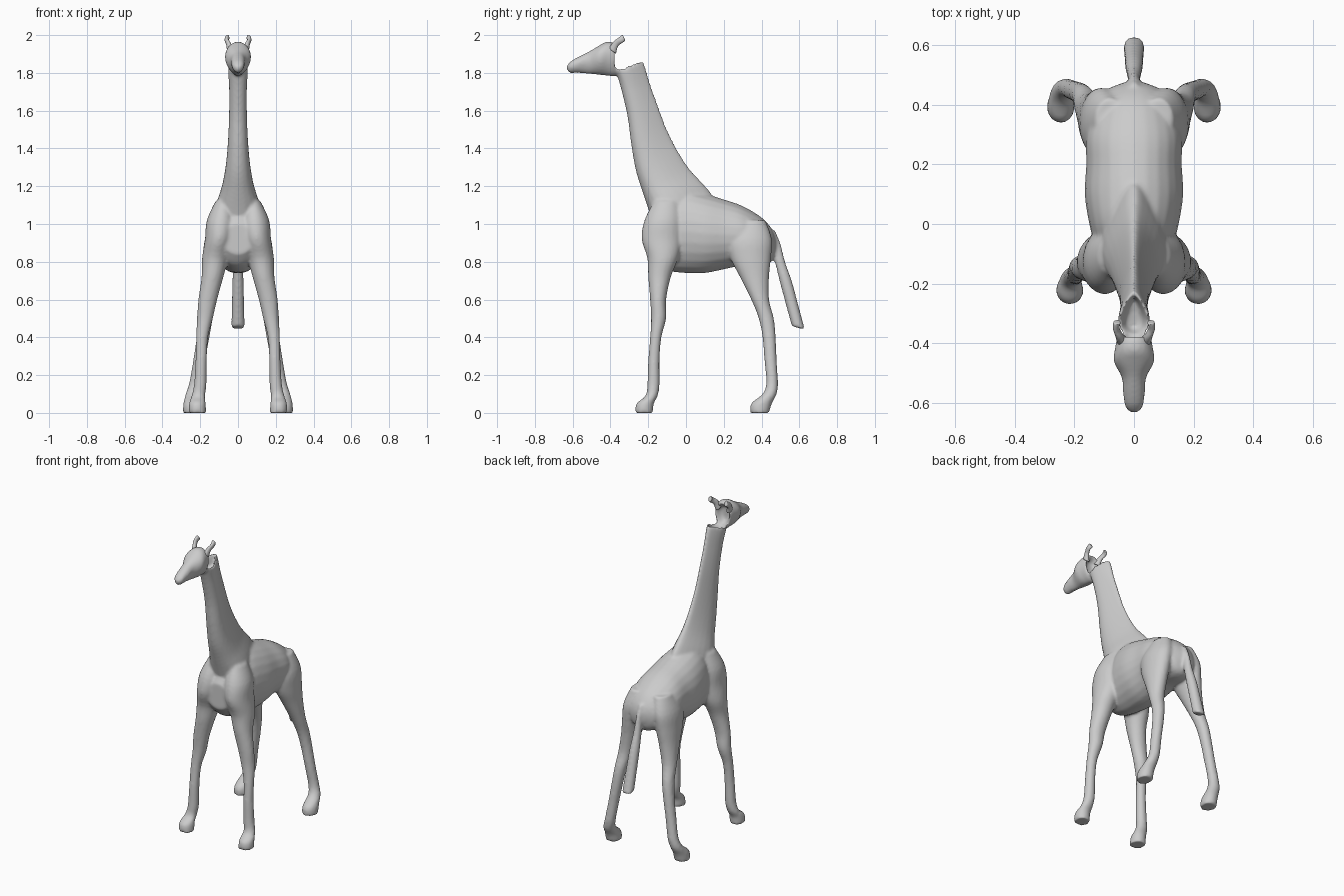
import bpy
import bmesh
import math
from mathutils import Vector

cube = bpy.data.objects.get("Cube")
if cube:
    bpy.data.objects.remove(cube, do_unlink=True)

grey = bpy.data.materials.new("plain_grey")
grey.use_nodes = True
grey.diffuse_color = (0.6, 0.6, 0.6, 1)
grey.node_tree.nodes["Principled BSDF"].inputs["Base Color"].default_value = grey.diffuse_color

SIDES = 24
STEPS = 4


def blend(p0, p1, p2, p3, t):
    """Smooth interpolation between the stations p1 and p2."""
    return [b + 0.5 * t * (c - a + t * (2 * a - 5 * b + 4 * c - d + t * (3 * (b - c) + d - a)))
            for a, b, c, d in zip(p0, p1, p2, p3)]


def refine(stations):
    """Insert smooth in-between stations along a limb."""
    padded = [stations[0]] + list(stations) + [stations[-1]]
    result = []
    for i in range(len(stations) - 1):
        for step in range(STEPS):
            result.append(blend(*padded[i:i + 4], step / STEPS))
    result.append(stations[-1])
    return result


def loft(bm, stations, side=1, taper=0.0):
    """Skin oval rings; a station is x, y and z of both ends, half width."""
    rings = []
    for x, y1, z1, y2, z2, width in refine(stations):
        start, end = Vector((x, y1, z1)), Vector((x, y2, z2))
        centre, half = (start + end) / 2, (end - start) / 2
        ring = []
        for k in range(SIDES):
            angle = math.tau * k / SIDES
            point = centre + half * math.cos(angle)
            point.x += width * math.sin(angle) * (1 + taper * math.cos(angle))
            point.x *= side
            ring.append(bm.verts.new(point))
        rings.append(ring)
    for lower, upper in zip(rings, rings[1:]):
        for k in range(SIDES):
            n = (k + 1) % SIDES
            bm.faces.new((lower[k], lower[n], upper[n], upper[k]))
    bm.faces.new(rings[0])
    bm.faces.new(rings[-1])


def finish(bm, name, voxel, rounds):
    """Turn overlapping lofts into one smooth skin."""
    bmesh.ops.recalc_face_normals(bm, faces=bm.faces)
    mesh = bpy.data.meshes.new(name)
    bm.to_mesh(mesh)
    bm.free()
    mesh.materials.append(grey)
    mesh.shade_smooth()
    obj = bpy.data.objects.new(name, mesh)
    bpy.context.collection.objects.link(obj)
    remesh = obj.modifiers.new("fuse", "REMESH")
    remesh.mode = "VOXEL"
    remesh.voxel_size = voxel
    remesh.use_smooth_shade = True
    soften = obj.modifiers.new("soften", "SMOOTH")
    soften.factor = 0.5
    soften.iterations = rounds
    return obj


def upright(rows):
    """Trunk rows: y, bottom z, top z, half width."""
    return [(0, y, low, y, high, w) for y, low, high, w in rows]


def level(rows):
    """Leg rows: x, z, front y, back y, half width."""
    return [(x, front, z, back, z, w) for x, z, front, back, w in rows]


def central(rows):
    """Rows of y, z at both ends and half width on the centre line."""
    return [(0, *row) for row in rows]


trunk = upright([
    (.475, .86, .93, .03), (.45, .8, .98, .09), (.4, .78, 1.035, .13),
    (.3, .78, 1.095, .16), (.2, .76, 1.13, .16), (.1, .74, 1.16, .165),
    (0, .74, 1.18, .15), (-.08, .75, 1.15, .13), (-.16, .78, 1.08, .12),
    (-.21, .84, 1, .08)])

# Neck with a narrow mane edge and a hollow upper end
neck = central([
    (-.16, .95, .2, 1.06, .11), (-.2, 1.08, .12, 1.18, .1),
    (-.23, 1.17, .02, 1.29, .075), (-.265, 1.28, -.05, 1.4, .058),
    (-.29, 1.42, -.1, 1.5, .048), (-.31, 1.57, -.145, 1.62, .043),
    (-.345, 1.72, -.185, 1.73, .043), (-.375, 1.82, -.23, 1.865, .048),
    (-.35, 1.77, -.25, 1.79, .022)])

# Head from muzzle to hollow back
head = central([
    (-.63, 1.815, -.63, 1.84, .015), (-.615, 1.8, -.605, 1.865, .03),
    (-.57, 1.8, -.56, 1.89, .036), (-.52, 1.795, -.51, 1.915, .04),
    (-.46, 1.79, -.46, 1.945, .067), (-.42, 1.785, -.42, 1.965, .063),
    (-.37, 1.785, -.375, 1.955, .052), (-.41, 1.84, -.41, 1.92, .028)])

tail = central([
    (.44, .9, .47, .97, .02), (.455, .86, .5, .9, .018),
    (.475, .78, .525, .8, .024), (.5, .68, .56, .7, .03),
    (.535, .55, .595, .57, .033), (.56, .46, .63, .44, .036)])

front_leg = level([
    (.08, 1.12, -.17, -.04, .04), (.09, 1.02, -.22, -.02, .075),
    (.1, .92, -.235, -.02, .075), (.12, .82, -.205, -.04, .07),
    (.135, .72, -.2, -.08, .058), (.16, .6, -.19, -.105, .05),
    (.175, .5, -.185, -.105, .042), (.19, .4, -.19, -.13, .032),
    (.195, .28, -.2, -.14, .03), (.2, .15, -.205, -.14, .033),
    (.21, .09, -.215, -.15, .036), (.215, .05, -.262, -.17, .044),
    (.215, 0, -.27, -.175, .046)])

rear_leg = level([
    (.08, 1.02, .28, .42, .05), (.105, .92, .22, .455, .07),
    (.12, .82, .235, .45, .066), (.135, .72, .285, .44, .056),
    (.155, .6, .345, .44, .045), (.17, .5, .385, .465, .037),
    (.185, .4, .405, .475, .034), (.205, .28, .415, .48, .032),
    (.225, .16, .425, .487, .033), (.24, .1, .405, .48, .037),
    (.245, .05, .345, .455, .044), (.245, 0, .34, .44, .047)])

horn = [
    (.04, -.41, 1.93, -.37, 1.9, .018), (.05, -.385, 1.965, -.36, 1.94, .013),
    (.06, -.36, 1.985, -.335, 1.96, .011), (.056, -.335, 2.003, -.32, 1.97, .013)]

# Whole skin
skin = bmesh.new()
loft(skin, trunk)
loft(skin, neck, taper=-0.5)
loft(skin, head, taper=0.2)
loft(skin, tail)
for side in (1, -1):
    loft(skin, front_leg, side)
    loft(skin, rear_leg, side)
finish(skin, "body", 0.009, 5)

# Pair of horns
for side, label in ((1, "left"), (-1, "right")):
    piece = bmesh.new()
    loft(piece, horn, side)
    finish(piece, label + "_horn", 0.004, 2)
